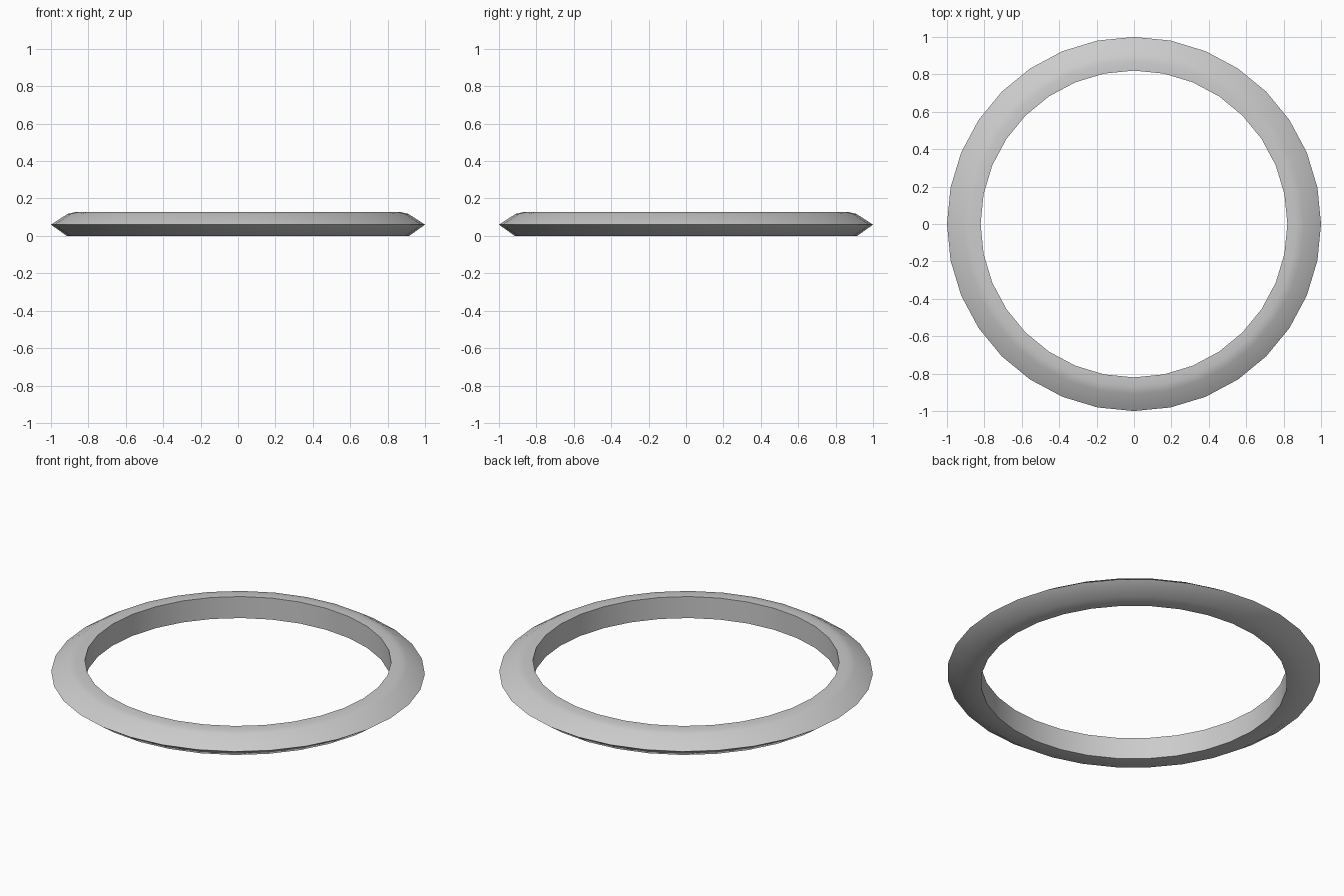
import bpy, bmesh, math

if "Cube" in bpy.data.objects:
    bpy.data.objects.remove(bpy.data.objects["Cube"])

# Ring cross-section (radius, height), pointed outer edge
profile = [(0.82, 0.0), (0.915, 0.0), (1.0, 0.06), (0.91, 0.118),
           (0.87, 0.127), (0.82, 0.127)]
SIDES = 32

bm = bmesh.new()
loops = []
for i in range(SIDES):
    a = 2 * math.pi * i / SIDES
    loops.append([bm.verts.new((r * math.cos(a), r * math.sin(a), z)) for r, z in profile])

# Skin between neighbouring sections
n = len(profile)
for i in range(SIDES):
    a, b = loops[i], loops[(i + 1) % SIDES]
    for j in range(n):
        k = (j + 1) % n
        bm.faces.new((a[j], b[j], b[k], a[k]))
bmesh.ops.recalc_face_normals(bm, faces=bm.faces)

mesh = bpy.data.meshes.new("ring")
bm.to_mesh(mesh)
bm.free()
ring = bpy.data.objects.new("ring", mesh)
bpy.context.collection.objects.link(ring)

# Smooth outside, crisp inner rims
bpy.context.view_layer.objects.active = ring
ring.select_set(True)
bpy.ops.object.shade_smooth_by_angle(angle=math.radians(80))
